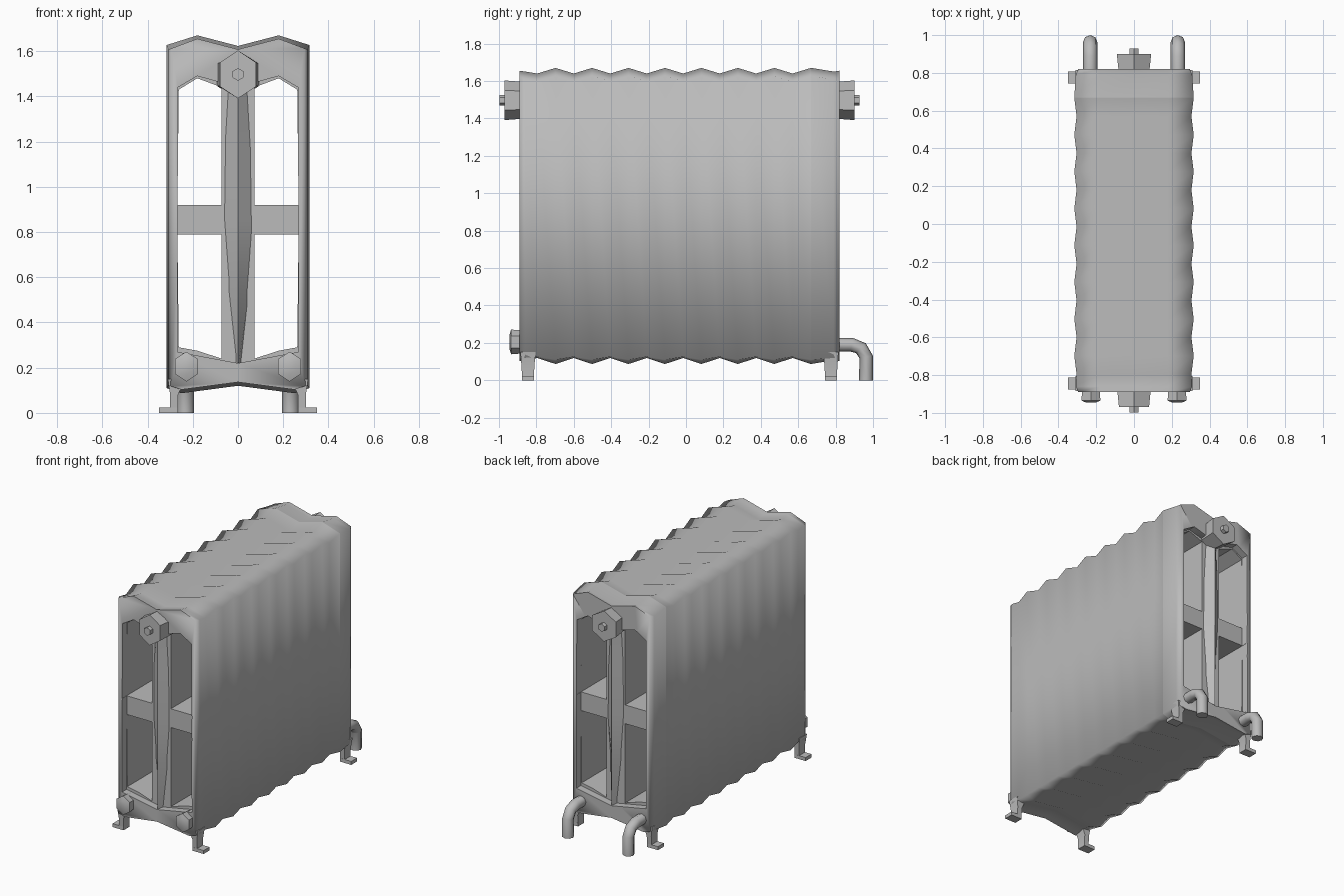
import bpy
import bmesh
import math

cube = bpy.data.objects.get("Cube")
if cube:
    bpy.data.objects.remove(cube, do_unlink=True)

iron = bpy.data.materials.new("grey cast iron")
iron.use_nodes = True
GREY = (0.5, 0.5, 0.5, 1)
iron.diffuse_color = GREY
iron.node_tree.nodes["Principled BSDF"].inputs["Base Color"].default_value = GREY


def loft(name, rings, angle=35):
    """Skin a row of equal-length point loops, capped at both ends."""
    bm = bmesh.new()
    rows = [[bm.verts.new(p) for p in ring] for ring in rings]
    n = len(rows[0])
    for a, b in zip(rows, rows[1:]):
        for i in range(n):
            j = (i + 1) % n
            bm.faces.new((a[i], a[j], b[j], b[i]))
    bm.faces.new(rows[0])
    bm.faces.new(rows[-1])
    bmesh.ops.recalc_face_normals(bm, faces=bm.faces)
    mesh = bpy.data.meshes.new(name)
    bm.to_mesh(mesh)
    bm.free()
    mesh.materials.append(iron)
    obj = bpy.data.objects.new(name, mesh)
    bpy.context.collection.objects.link(obj)
    smooth(obj, angle)
    return obj


def smooth(obj, angle):
    bpy.ops.object.select_all(action='DESELECT')
    obj.select_set(True)
    bpy.context.view_layer.objects.active = obj
    bpy.ops.object.shade_smooth_by_angle(angle=math.radians(angle))


def prism(name, outline, y0, y1):
    return loft(name, [[(x, y, z) for x, z in outline] for y in (y0, y1)])


def rect(x0, x1, y0, y1, z):
    return [(x0, y0, z), (x1, y0, z), (x1, y1, z), (x0, y1, z)]


def cut(obj, cutter):
    mod = obj.modifiers.new("cut", 'BOOLEAN')
    mod.operation = 'DIFFERENCE'
    mod.solver = 'EXACT'
    mod.object = cutter
    bpy.context.view_layer.objects.active = obj
    bpy.ops.object.modifier_apply(modifier=mod.name)
    bpy.data.objects.remove(cutter, do_unlink=True)


# Body: a double-humped outline rippling along its length
FRONT, BACK, PITCH = -0.89, 0.82, 0.195


def body_ring(y, wave, narrow=0):
    side = 0.31 + 0.006 * wave - narrow
    top, low = 0.015 * wave, -0.016 * wave
    half = [(0.18, 1.655 + top), (side, 1.612 + top),
            (side, 0.118 + low / 2), (0.25, 0.103 + low)]
    ring = [(0, 1.608 + top)] + half + [(0, 0.136 + low)]
    ring += [(-x, z) for x, z in reversed(half)]
    return [(x, y, z) for x, z in ring]


rings = [body_ring(FRONT, 0, 0.015), body_ring(FRONT + 0.03, -0.3)]
rings += [body_ring(-0.795 + PITCH / 2 * k, 1 if k % 2 else -1) for k in range(16)]
rings += [body_ring(BACK - 0.15, 1), body_ring(BACK - 0.03, -0.3), body_ring(BACK, 0, 0.015)]
body = loft("body", rings, 80)

# Tunnels above and below the middle shelf, and shallow recesses at the ends
for s in (-1, 1):
    upper = [(0.072, 0.92), (0.268, 0.92), (0.262, 1.43), (0.18, 1.48), (0.072, 1.44)]
    lower = [(0.072, 0.79), (0.268, 0.79), (0.262, 0.29), (0.18, 0.275), (0.072, 0.24)]
    for outline in (upper, lower):
        cut(body, prism("tunnel_cutter", [(s * x, z) for x, z in outline], -1.2, 1.2))
mouth = [(-0.268, 0.27), (0, 0.22), (0.268, 0.27), (0.265, 1.44),
         (0.18, 1.49), (0, 1.44), (-0.18, 1.49), (-0.265, 1.44)]
for end, depth in ((FRONT, 0.05), (BACK, -0.05)):
    cut(body, prism("mouth_cutter", mouth, end - depth, end + depth))
smooth(body, 80)

# Spines: tapered ridges up the middle of each end
for name, end, out in (("front_spine", FRONT, -1), ("back_spine", BACK, 1)):
    base, ridge = end - out * 0.06, end - out * 0.005
    levels = [(0.2, 0.012), (0.55, 0.05), (0.85, 0.072), (1.15, 0.068), (1.46, 0.05)]
    loft(name, [[(-w, base, z), (0, ridge, z), (w, base, z)] for z, w in levels], 70)


# Hexagonal plugs with small stubs
def plug(name, x, z, steps):
    hexagon = [math.radians(90 + 60 * i) for i in range(6)]
    loft(name, [[(x + rx * math.cos(a), y, z + rz * math.sin(a)) for a in hexagon]
                for y, rx, rz in steps])


for name, end, out, inner, outer in (("front", FRONT, -1, 0.108, 0.092),
                                     ("back", BACK, 1, 0.088, 0.105)):
    plug(name + "_top_plug", 0, 1.497,
         [(end - out * 0.06, inner, 0.095), (end + out * 0.08, outer, 0.106)])
    plug(name + "_top_stub", 0, 1.497,
         [(end, 0.028, 0.028), (end + out * 0.108, 0.028, 0.028)])

for side, s in (("left", 1), ("right", -1)):
    plug(side + "_bottom_plug", s * 0.228, 0.205,
         [(FRONT + 0.06, 0.05, 0.058), (FRONT - 0.045, 0.058, 0.066),
          (FRONT - 0.055, 0.03, 0.035)])

    # Legs with outward feet
    for name, y0, y1 in (("front", FRONT + 0.005, -0.805), ("back", 0.735, BACK - 0.005)):
        leg = [rect(s * 0.235, s * 0.31, y0, y1, 0.15),
               rect(s * 0.265, s * 0.3, y0 + 0.005, y1 - 0.005, 0.08),
               rect(s * 0.265, s * 0.3, y0 + 0.01, y1 - 0.01, 0)]
        loft(f"{name}_{side}_leg", leg)
        loft(f"{name}_{side}_foot",
             [rect(s * 0.265, s * 0.35, y0 + 0.008, y1 - 0.008, z) for z in (0, 0.024)])

    # Bent supply pipes at the back
    path = [(0.76, 0.19, 0), (0.885, 0.19, 10), (0.935, 0.172, 45), (0.963, 0.125, 80),
            (0.963, 0, 90)]
    pipe = []
    for y, z, turn in path:
        t = math.radians(turn)
        pipe.append([(s * 0.232 + 0.038 * math.cos(a),
                      y + 0.037 * math.sin(a) * math.sin(t),
                      z + 0.037 * math.sin(a) * math.cos(t))
                     for a in (math.radians(45 * i) for i in range(8))])
    loft(side + "_pipe", pipe, 50)
